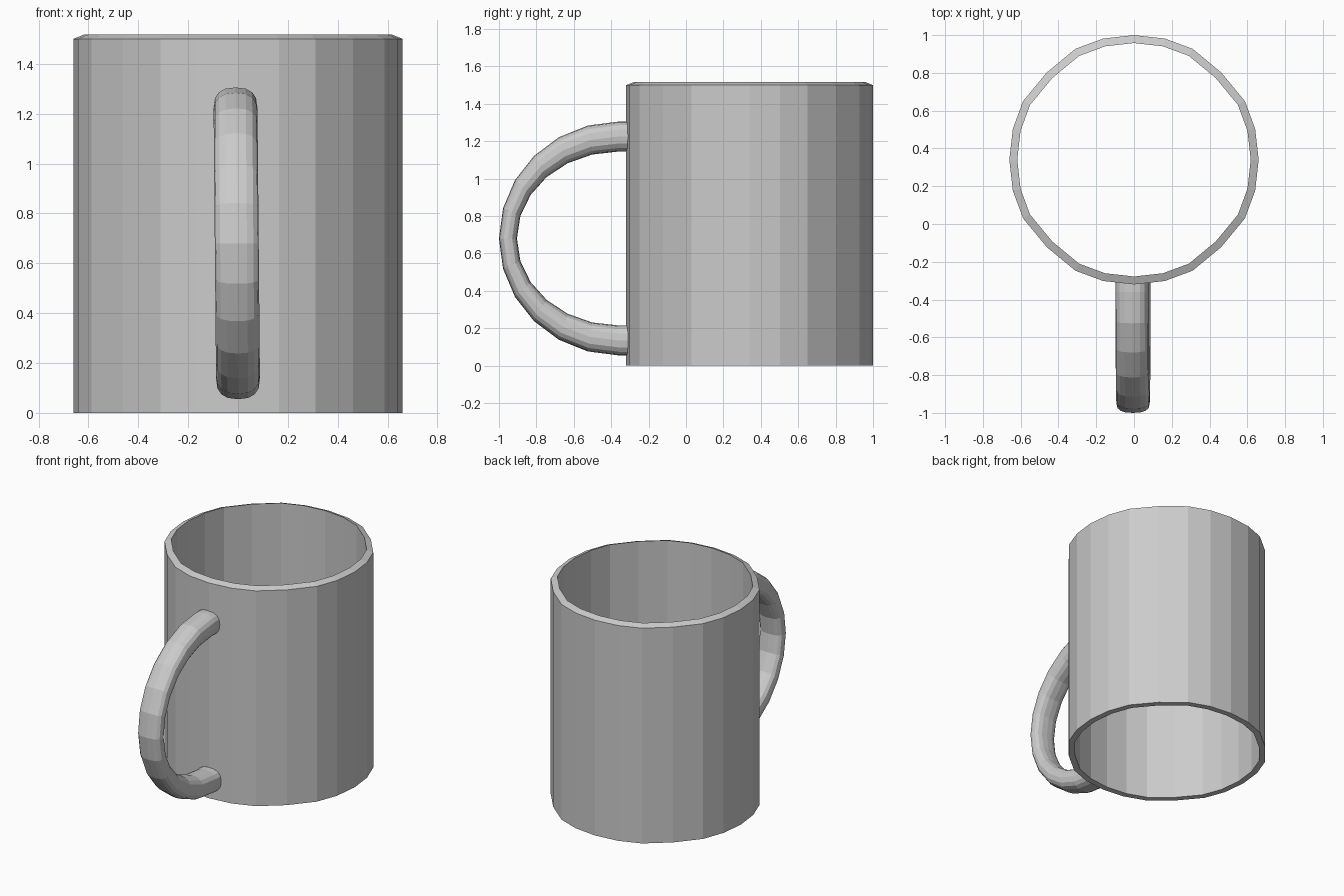
import bpy, bmesh
from math import sin, cos, radians, copysign

cube = bpy.data.objects.get("Cube")
if cube:
    bpy.data.objects.remove(cube, do_unlink=True)

grey = bpy.data.materials.new("plain_grey")
grey.use_nodes = True
GREY = (0.6, 0.6, 0.6, 1)
grey.diffuse_color = GREY
grey.node_tree.nodes["Principled BSDF"].inputs["Base Color"].default_value = GREY


def loft(name, rings, closed):
    """Bridge consecutive rings; either join last to first or cap both ends."""
    bm = bmesh.new()
    loops = [[bm.verts.new(p) for p in ring] for ring in rings]
    pairs = list(zip(loops, loops[1:]))
    if closed:
        pairs.append((loops[-1], loops[0]))
    for a, b in pairs:
        for i in range(len(a)):
            j = (i + 1) % len(a)
            bm.faces.new((a[i], a[j], b[j], b[i]))
    if not closed:
        bm.faces.new(loops[0])
        bm.faces.new(loops[-1])
    bmesh.ops.recalc_face_normals(bm, faces=bm.faces)
    mesh = bpy.data.meshes.new(name)
    bm.to_mesh(mesh)
    bm.free()
    mesh.materials.append(grey)
    obj = bpy.data.objects.new(name, mesh)
    bpy.context.collection.objects.link(obj)
    return obj


# Mug body: open tube with 24 slightly uneven facets and a sloped rim
OUTER, INNER, CENTRE_Y = 0.66, 0.618, 0.34
quarter = [(1, 0), (0.972, 0.248), (0.89, 0.47), (0.7, 0.7), (0.47, 0.89), (0.248, 0.972)]
outline = []
for c, s in ((1, 0), (0, 1), (-1, 0), (0, -1)):
    outline += [(x * c - y * s, x * s + y * c) for x, y in quarter]


def body_ring(radius, z):
    return [(x * radius, CENTRE_Y + y * radius, z) for x, y in outline]


loft("mug_body", [body_ring(OUTER, 0), body_ring(OUTER, 1.5),
                  body_ring(INNER, 1.517), body_ring(INNER, 0)], True)

# Handle: half-ellipse sweep, thinner in the middle, running straight into the wall
SIDES = 16


def soft(v):
    return copysign(abs(v) ** 0.8, v)


def handle_ring(angle, shift=0):
    c, s = cos(radians(angle)), sin(radians(angle))
    mid_x = -0.005 - 0.005 * s
    ring = []
    for k in range(SIDES):
        a = radians(360 * k / SIDES)
        t = soft(cos(a))                    # +1 outside edge, -1 inside edge
        ring.append((mid_x + 0.088 * soft(sin(a)),
                     -0.36 - c * (0.592 + 0.048 * t) + shift,
                     0.68 + s * (0.545 + 0.08 * t)))
    return ring


rings = [handle_ring(90, 0.05)]
rings += [handle_ring(a) for a in range(90, -91, -15)]
rings.append(handle_ring(-90, 0.05))
loft("handle", rings, False)
